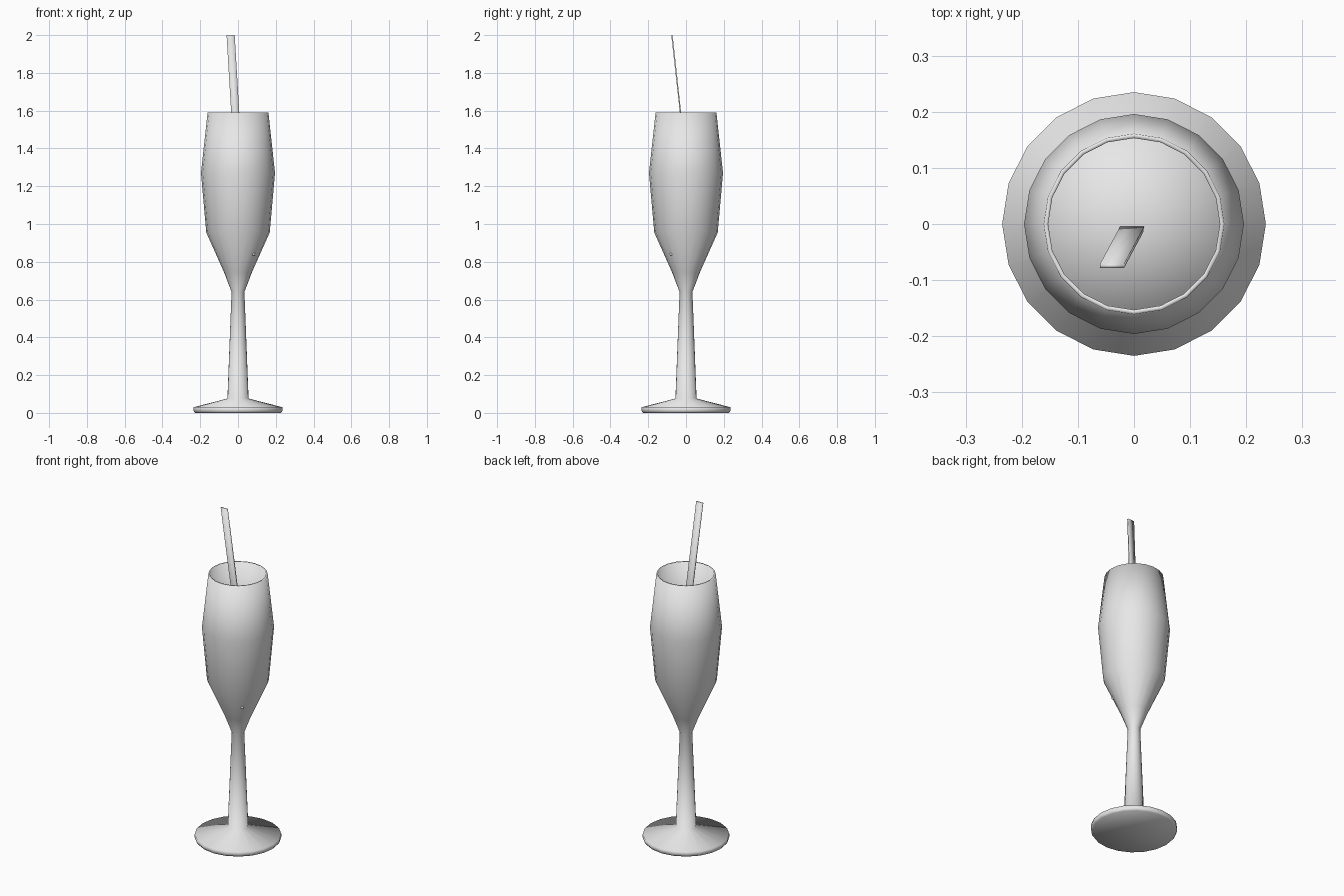
import bpy, bmesh
from math import cos, sin, pi
from mathutils import Vector

cube = bpy.data.objects.get("Cube")
if cube:
    bpy.data.objects.remove(cube)

SIDES = 20

grey = bpy.data.materials.new("plain_grey")
grey.use_nodes = True
grey.diffuse_color = (0.8, 0.8, 0.8, 1)
grey.node_tree.nodes["Principled BSDF"].inputs["Base Color"].default_value = (0.8, 0.8, 0.8, 1)


def finish(name, bm, smooth=True):
    bmesh.ops.recalc_face_normals(bm, faces=bm.faces[:])
    for f in bm.faces:
        f.smooth = smooth
    mesh = bpy.data.meshes.new(name)
    bm.to_mesh(mesh)
    bm.free()
    mesh.materials.append(grey)
    obj = bpy.data.objects.new(name, mesh)
    bpy.context.collection.objects.link(obj)
    return obj


def lathe(name, profile):
    """Revolve (radius, height) points; both ends are capped."""
    bm = bmesh.new()
    rings = [[bm.verts.new((r * cos(2 * pi * i / SIDES), r * sin(2 * pi * i / SIDES), z))
              for i in range(SIDES)] for r, z in profile]
    for a, b in zip(rings, rings[1:]):
        for i in range(SIDES):
            j = (i + 1) % SIDES
            bm.faces.new((a[i], a[j], b[j], b[i]))
    # Caps are fans around a centre point
    for ring, (r, z) in ((rings[0], profile[0]), (rings[-1], profile[-1])):
        centre = bm.verts.new((0, 0, z))
        for i in range(SIDES):
            bm.faces.new((ring[i], ring[(i + 1) % SIDES], centre))
    return finish(name, bm)


# Glass: foot, stem, bowl, then down the inner wall
outer = [(0.228, 0), (0.235, 0.01), (0.235, 0.03), (0.056, 0.076), (0.034, 0.64),
         (0.074, 0.745), (0.168, 0.955), (0.196, 1.27), (0.161, 1.59)]
inner = [(0.153, 1.59), (0.188, 1.27), (0.16, 0.96), (0.066, 0.75), (0.026, 0.66)]
lathe("glass", outer + inner)

# Drink filling the bowl
lathe("drink", [(0.024, 0.665), (0.064, 0.752), (0.158, 0.962), (0.186, 1.27), (0.172, 1.4)])

# Flat leaning straw, level at both ends
bm = bmesh.new()
ends = []
for centre in (Vector((0.025, 0.045, 0.92)), Vector((-0.039, -0.0745, 2.0))):
    ends.append([bm.verts.new(centre + Vector((sx * 0.0215, sy * 0.0035, 0)))
                 for sx, sy in ((-1, -1), (1, -1), (1, 1), (-1, 1))])
low, high = ends
bm.faces.new(low)
bm.faces.new(high)
for i in range(4):
    j = (i + 1) % 4
    bm.faces.new((low[i], low[j], high[j], high[i]))
finish("straw", bm)

# Small bubble showing at the lower bowl
bm = bmesh.new()
bmesh.ops.create_uvsphere(bm, u_segments=12, v_segments=8, radius=0.008)
bmesh.ops.translate(bm, verts=bm.verts[:], vec=(0.083, -0.079, 0.84))
finish("bubble", bm)
